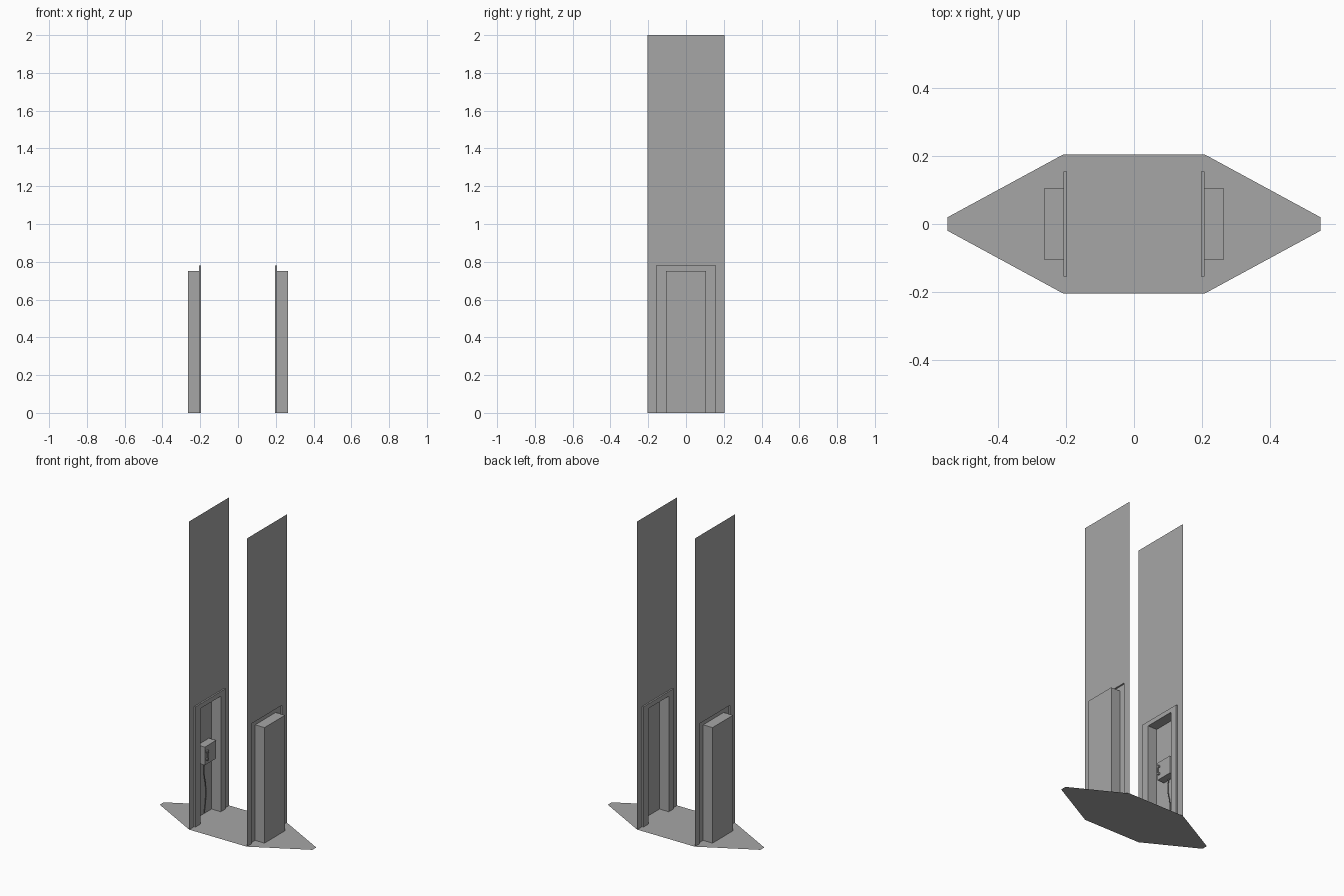
import bpy
import bmesh

cube = bpy.data.objects.get("Cube")
if cube:
    bpy.data.objects.remove(cube, do_unlink=True)

grey = bpy.data.materials.new("plain grey")
grey.use_nodes = True
GREY = (0.38, 0.38, 0.38, 1)
grey.diffuse_color = GREY
grey.node_tree.nodes["Principled BSDF"].inputs["Base Color"].default_value = GREY

WALL_X, FRAME_X, BACK_X = 0.207, 0.197, 0.264
HALF, TALL = 0.205, 2.0


def finish(name, bm):
    mesh = bpy.data.meshes.new(name)
    bm.to_mesh(mesh)
    bm.free()
    mesh.materials.append(grey)
    obj = bpy.data.objects.new(name, mesh)
    bpy.context.collection.objects.link(obj)
    return obj


def arch(half, top):
    """Doorway outline in y and z, open at the floor."""
    return [(-half, 0), (-half, top), (half, top), (half, 0)]


def sheet(bm, x, outline):
    """Flat face standing at x."""
    bm.faces.new([bm.verts.new((x, y, z)) for y, z in outline])


def reveal(bm, x0, x1, outline):
    """Strip of faces that carries an open outline from x0 to x1."""
    a = [bm.verts.new((x0, y, z)) for y, z in outline]
    b = [bm.verts.new((x1, y, z)) for y, z in outline]
    for i in range(len(outline) - 1):
        bm.faces.new((a[i], a[i + 1], b[i + 1], b[i]))


def box(name, low, high, bevel=0):
    bm = bmesh.new()
    bmesh.ops.create_cube(bm, size=1)
    for v in bm.verts:
        for i in range(3):
            v.co[i] = low[i] if v.co[i] < 0 else high[i]
    if bevel:
        bmesh.ops.bevel(bm, geom=bm.edges[:], offset=bevel, segments=1, affect='EDGES')
    return finish(name, bm)


outer, inner = arch(0.155, 0.78), arch(0.105, 0.75)

# Floor with tapered ends
bm = bmesh.new()
corners = [(WALL_X, -HALF), (0.548, -0.02), (0.548, 0.02), (WALL_X, HALF)]
corners += [(-x, -y) for x, y in corners]
bm.faces.new([bm.verts.new((x, y, 0)) for x, y in corners])
finish("floor", bm)

for side, s in (("left", 1), ("right", -1)):
    # Tall wall with a doorway
    bm = bmesh.new()
    sheet(bm, s * WALL_X, arch(HALF, TALL) + outer[::-1])
    finish(side + "_wall", bm)

    # Raised door surround
    bm = bmesh.new()
    sheet(bm, s * FRAME_X, outer + inner[::-1])
    reveal(bm, s * FRAME_X, s * WALL_X, outer)
    finish(side + "_door_frame", bm)

    # Alcove behind the doorway
    bm = bmesh.new()
    reveal(bm, s * FRAME_X, s * BACK_X, inner)
    sheet(bm, s * BACK_X, inner)
    finish(side + "_alcove", bm)

# Wall telephone in the right alcove
box("telephone_body", (-BACK_X, -0.037, 0.352), (-0.212, 0.079, 0.47))
box("handset_grip", (-0.206, -0.027, 0.385), (-0.199, -0.015, 0.44), 0.002)
for name, z in (("earpiece", 0.43), ("mouthpiece", 0.38)):
    box(name, (-0.212, -0.03, z), (-0.199, -0.012, z + 0.015), 0.002)

# Hanging cord
curve = bpy.data.curves.new("cord", 'CURVE')
curve.dimensions = '3D'
curve.bevel_depth = 0.003
curve.bevel_resolution = 1
curve.resolution_u = 6
points = [(0.02, 0.36), (0.012, 0.28), (0.03, 0.18), (0.03, 0.1), (0.015, 0.01)]
spline = curve.splines.new('BEZIER')
spline.bezier_points.add(len(points) - 1)
for p, (y, z) in zip(spline.bezier_points, points):
    p.co = (-0.253, y, z)
    p.handle_left_type = p.handle_right_type = 'AUTO'
curve.materials.append(grey)
bpy.context.collection.objects.link(bpy.data.objects.new("telephone_cord", curve))
